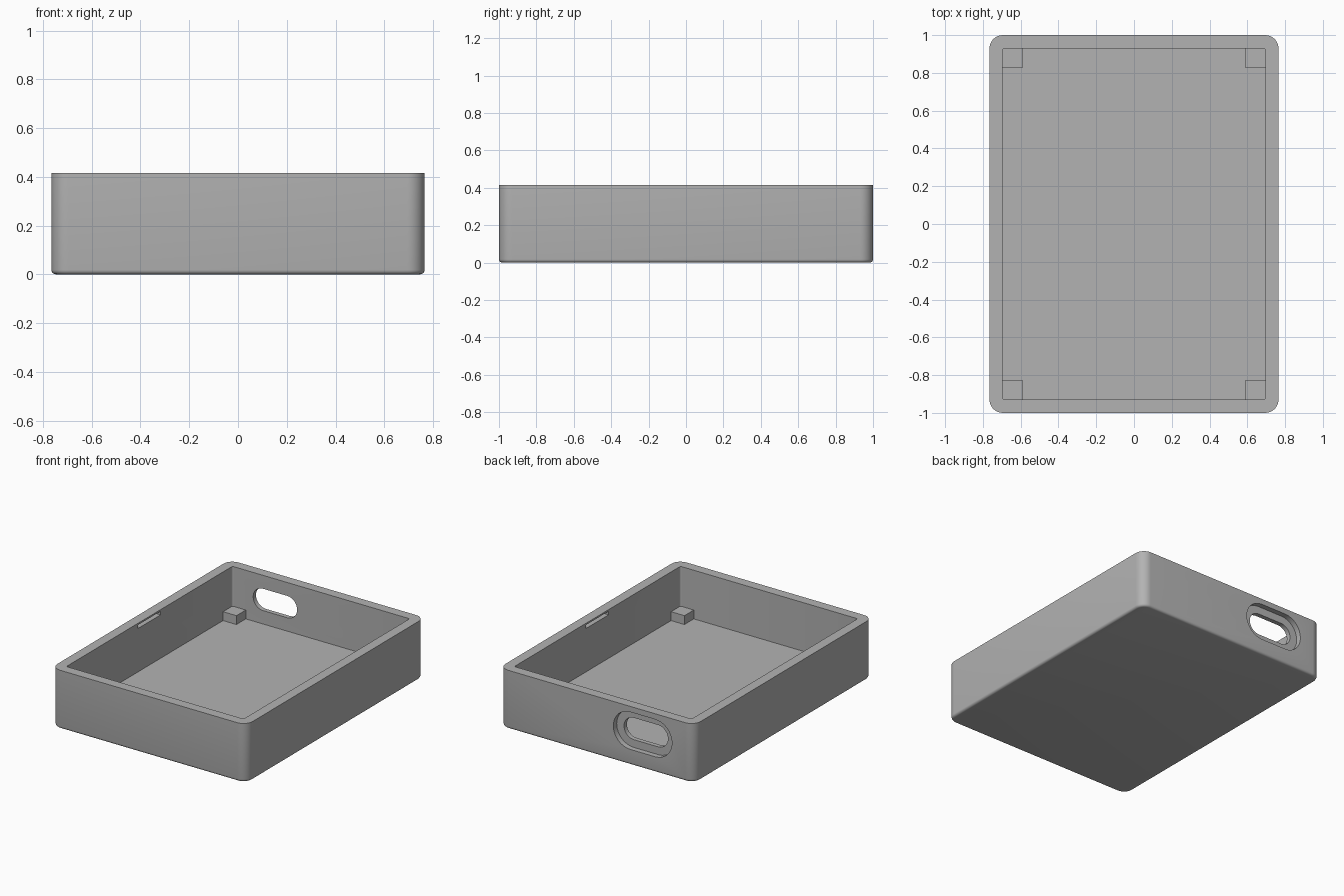
import bpy
import bmesh
import math

if "Cube" in bpy.data.objects:
    bpy.data.objects.remove(bpy.data.objects["Cube"], do_unlink=True)

WIDTH, LENGTH, HEIGHT, WALL = 1.53, 2.0, 0.415, 0.07

grey = bpy.data.materials.new("plain grey")
grey.use_nodes = True
grey.diffuse_color = (0.45, 0.45, 0.45, 1)
shader = next(n for n in grey.node_tree.nodes if n.type == 'BSDF_PRINCIPLED')
shader.inputs["Base Color"].default_value = grey.diffuse_color


def make_object(name, bm):
    bmesh.ops.recalc_face_normals(bm, faces=bm.faces)
    mesh = bpy.data.meshes.new(name)
    bm.to_mesh(mesh)
    bm.free()
    mesh.materials.append(grey)
    obj = bpy.data.objects.new(name, mesh)
    bpy.context.collection.objects.link(obj)
    return obj


def box(name, low, high, axis=2, radius=0, segments=8, base_radius=0):
    """Box between two corners, rounded on the edges along one axis and around its base."""
    bm = bmesh.new()
    bmesh.ops.create_cube(bm, size=1)
    for v in bm.verts:
        for i in range(3):
            v.co[i] = low[i] if v.co[i] < 0 else high[i]
    if radius:
        edges = [e for e in bm.edges
                 if abs(e.verts[0].co[axis] - e.verts[1].co[axis]) > 1e-5]
        bmesh.ops.bevel(bm, geom=edges, offset=radius, segments=segments,
                        profile=0.5, affect='EDGES')
    if base_radius:
        edges = [e for e in bm.edges if all(abs(v.co.z - low[2]) < 1e-5 for v in e.verts)]
        bmesh.ops.bevel(bm, geom=edges, offset=base_radius, segments=4,
                        profile=0.5, affect='EDGES')
    return make_object(name, bm)


def slot_cutter(name, x, z, width, height, y_low, y_high):
    """Round-ended slot running through the back wall."""
    bm = bmesh.new()
    r, half = height / 2, (width - height) / 2
    ring = []
    for side in (1, -1):
        for i in range(17):
            a = math.pi * (i / 16 - 0.5)
            ring.append(bm.verts.new((x + side * (half + r * math.cos(a)), y_low,
                                      z + side * r * math.sin(a))))
    face = bm.faces.new(ring)
    extruded = bmesh.ops.extrude_face_region(bm, geom=[face])["geom"]
    for v in extruded:
        if isinstance(v, bmesh.types.BMVert):
            v.co.y = y_high
    return make_object(name, bm)


def cut(target, cutter):
    mod = target.modifiers.new("cut", 'BOOLEAN')
    mod.operation = 'DIFFERENCE'
    mod.solver = 'EXACT'
    mod.object = cutter
    cutter.hide_render = True
    bpy.context.view_layer.objects.active = target
    bpy.ops.object.modifier_apply(modifier=mod.name)
    bpy.data.objects.remove(cutter, do_unlink=True)


# Tray shell
hx, hy = WIDTH / 2, LENGTH / 2
ix, iy = hx - WALL, hy - WALL
tray = box("tray", (-hx, -hy, 0), (hx, hy, HEIGHT), radius=0.07, base_radius=0.018)
cut(tray, box("cavity", (-ix, -iy, WALL), (ix, iy, HEIGHT + 0.2), radius=0.012, segments=4))

# Port opening with a wider recess on the outside of the back wall
port_x, port_z = -0.36, (WALL + HEIGHT) / 2
cut(tray, slot_cutter("port_recess", port_x, port_z, 0.46, 0.265, hy - 0.038, hy + 0.1))
cut(tray, slot_cutter("port_hole", port_x, port_z, 0.345, 0.155, iy - 0.1, hy + 0.1))

# Snap slots inside both long walls, just below the rim
for side in (-1, 1):
    xs = sorted((side * (ix - 0.05), side * (ix + 0.035)))
    cut(tray, box("snap_slot", (xs[0], -0.125, 0.378), (xs[1], 0.125, 0.403)))

# Support blocks in the inner corners
for sx, side_name in ((1, "left"), (-1, "right")):
    for sy, end_name in ((-1, "front"), (1, "back")):
        xs = sorted((sx * (ix - 0.105), sx * (ix + 0.01)))
        ys = sorted((sy * (iy - 0.105), sy * (iy + 0.01)))
        box(f"support_block_{end_name}_{side_name}",
            (xs[0], ys[0], WALL - 0.01), (xs[1], ys[1], 0.133))

# Smooth the rounded edges only
bpy.ops.object.select_all(action='DESELECT')
tray.select_set(True)
bpy.context.view_layer.objects.active = tray
bpy.ops.object.shade_smooth_by_angle(angle=math.radians(35))
